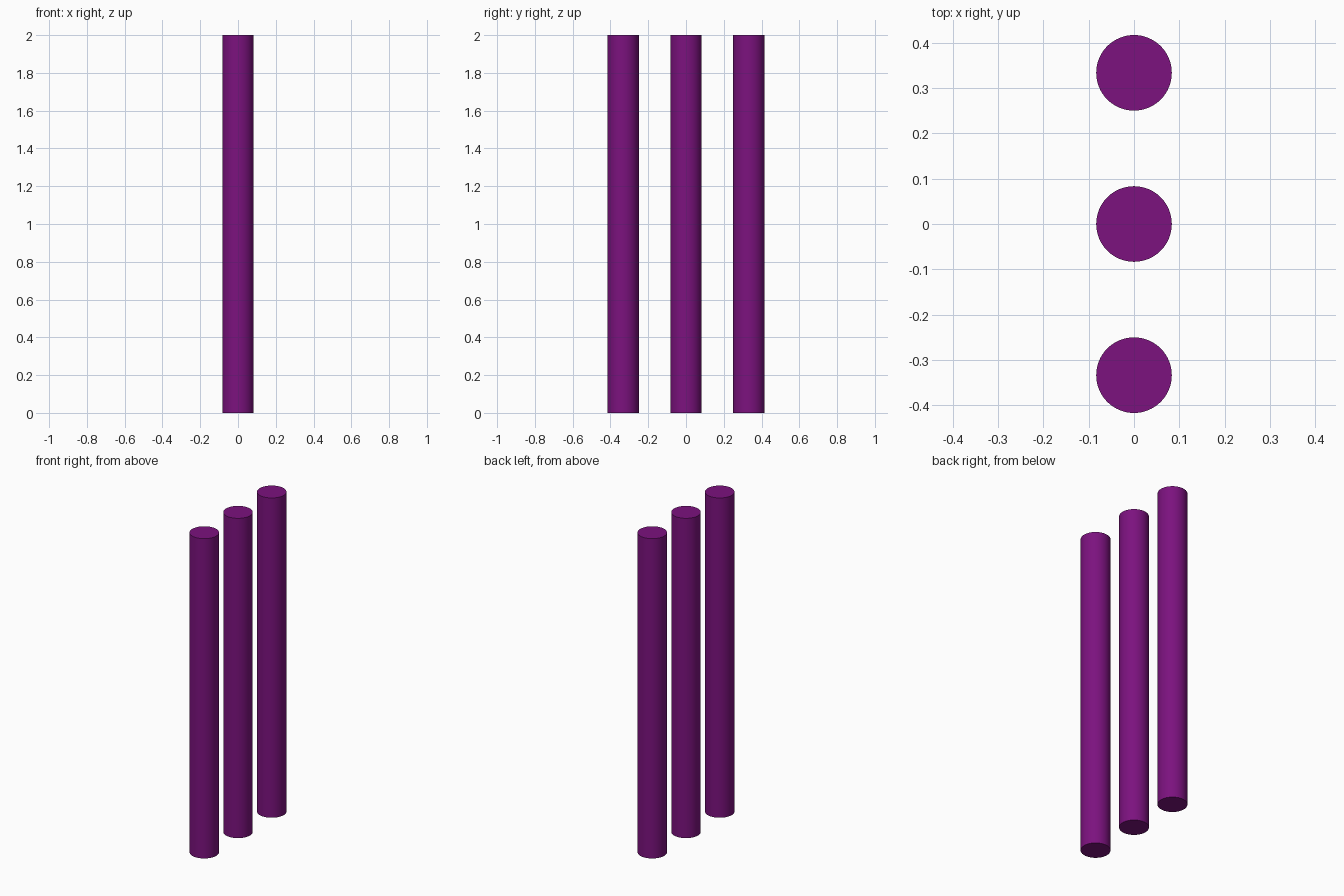
import bpy
import math

if "Cube" in bpy.data.objects:
    bpy.data.objects.remove(bpy.data.objects["Cube"])

RADIUS = 1 / 12
SPACING = 1 / 3
HEIGHT = 2.0

# Deep purple finish shared by all rods
purple = bpy.data.materials.new("purple")
purple.diffuse_color = (0.2, 0.006, 0.21, 1)
purple.use_nodes = True
purple.node_tree.nodes["Principled BSDF"].inputs["Base Color"].default_value = purple.diffuse_color


def add_rod(name, y):
    bpy.ops.mesh.primitive_cylinder_add(
        vertices=64, radius=RADIUS, depth=HEIGHT, location=(0, y, HEIGHT / 2))
    rod = bpy.context.object
    rod.name = name
    rod.data.materials.append(purple)
    bpy.ops.object.shade_smooth_by_angle(angle=math.radians(30))


# Row of three upright rods, front to back
for i, name in enumerate(("front_rod", "middle_rod", "back_rod")):
    add_rod(name, (i - 1) * SPACING)
